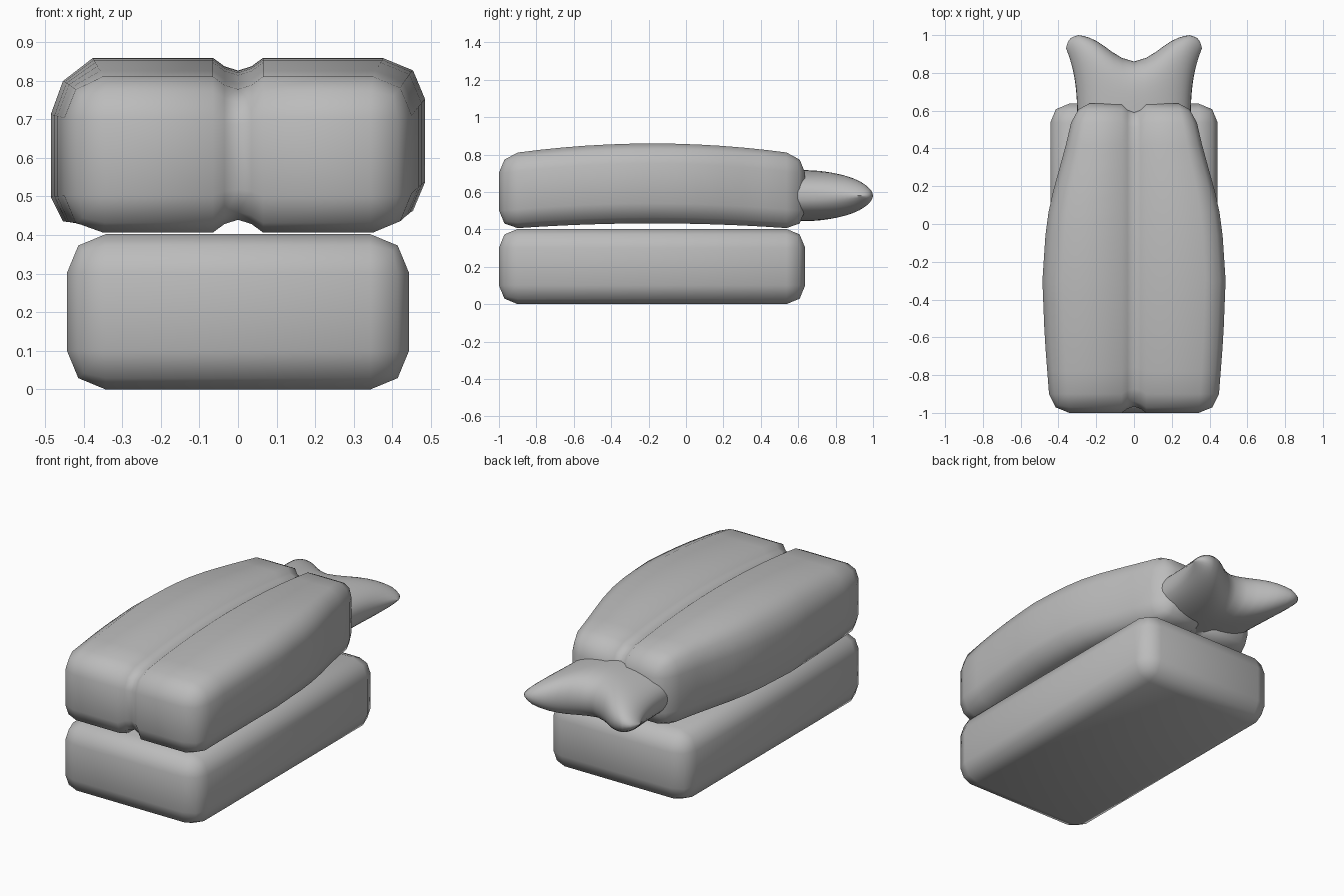
import bpy, bmesh, math
from mathutils import Vector

cube = bpy.data.objects.get("Cube")
if cube:
    bpy.data.objects.remove(cube, do_unlink=True)

grey = bpy.data.materials.new("plain_grey")
grey.use_nodes = True
grey.diffuse_color = (0.5, 0.5, 0.5, 1)
grey.node_tree.nodes["Principled BSDF"].inputs["Base Color"].default_value = (0.5, 0.5, 0.5, 1)

FRONT, BACK = -1.0, 0.637
MID_Y, LENGTH = (FRONT + BACK) / 2, BACK - FRONT


def finish(bm, name):
    bmesh.ops.recalc_face_normals(bm, faces=bm.faces[:])
    mesh = bpy.data.meshes.new(name)
    bm.to_mesh(mesh)
    bm.free()
    mesh.materials.append(grey)
    obj = bpy.data.objects.new(name, mesh)
    bpy.context.collection.objects.link(obj)
    bpy.ops.object.select_all(action='DESELECT')
    bpy.context.view_layer.objects.active = obj
    obj.select_set(True)
    bpy.ops.object.shade_smooth_by_angle(angle=math.radians(60))
    return obj


def rounded_box(half_width, z0, z1):
    bm = bmesh.new()
    bmesh.ops.create_cube(bm, size=1)
    for v in bm.verts:
        v.co = Vector((v.co.x * 2 * half_width, v.co.y * LENGTH + MID_Y,
                       v.co.z * (z1 - z0) + (z0 + z1) / 2))
    bmesh.ops.bevel(bm, geom=bm.edges[:], offset=0.1, segments=2, profile=0.5,
                    affect='EDGES', clamp_overlap=True)
    return bm


def cut(bm, point, normal):
    bmesh.ops.bisect_plane(bm, geom=bm.verts[:] + bm.edges[:] + bm.faces[:],
                           plane_co=point, plane_no=normal)


def lerp(points, t):
    for (a, va), (b, vb) in zip(points, points[1:]):
        if t <= b:
            return va + (vb - va) * max(0, (t - a) / (b - a))
    return points[-1][1]


# Rice block
finish(rounded_box(0.443, 0, 0.402), "rice_block")

# Arched topping, tapered to the back, with a groove running round its middle
body = rounded_box(0.45, 0.402, 0.802)
for x in (-0.065, -0.035, 0, 0.035, 0.065):
    cut(body, (x, 0, 0), (1, 0, 0))
for i in range(1, 12):
    cut(body, (0, -0.9 + i * 0.12, 0), (0, 1, 0))
WIDTH = [(-1, 0.44), (-0.9, 0.45), (-0.6, 0.473), (-0.3, 0.485), (0, 0.465),
         (0.15, 0.435), (0.4, 0.365), (0.55, 0.33), (0.64, 0.305)]
GROOVE = [(0, 0.033), (0.035, 0.022), (0.065, 0)]
for v in body.verts:
    x, y, z = v.co
    inset = lerp(GROOVE, abs(x))
    arch = max(0, 1 - ((y + 0.18) / 0.78) ** 2)
    lift = 0.03 + 0.027 * (z - 0.402) / 0.4
    # the right edge lifts less than the left
    lift -= 0.04 * max(0, (-x - 0.35) / 0.1)
    v.co.x = x * (lerp(WIDTH, y) / 0.45 if abs(x) > 0.07 else 1)
    v.co.y = MID_Y + (y - MID_Y) * (1 - inset / (LENGTH / 2))
    v.co.z = 0.602 + (z - 0.602) * (1 - inset / 0.2) + lift * arch
finish(body, "topping_body")

# Forked tail: oval rings that stretch to a two-pronged end line
FORK = [(0, 0.86), (0.12, 0.868), (0.28, 0.9), (0.45, 0.945), (0.58, 0.975),
        (0.7, 0.993), (0.83, 1.0), (0.93, 0.985), (0.98, 0.96), (1, 0.93)]
SIDES, RINGS = 48, 16
tail = bmesh.new()
rings = []
for r in range(RINGS + 1):
    t = math.sin(r / RINGS * math.pi / 2)
    half_w = 0.30 + 0.06 * t ** 3
    half_h = 0.137 * math.sqrt(max(0, 1 - t ** 5))
    ring = []
    for s in range(SIDES):
        a = 2 * math.pi * s / SIDES
        u = math.copysign(abs(math.cos(a)) ** 0.85, math.cos(a))
        w = math.copysign(abs(math.sin(a)) ** 0.85, math.sin(a))
        y = 0.5 + (lerp(FORK, abs(u)) - 0.5) * t
        ring.append(tail.verts.new((half_w * u, y, 0.58 + half_h * w)))
    rings.append(ring)
for a, b in zip(rings, rings[1:]):
    for s in range(SIDES):
        n = (s + 1) % SIDES
        tail.faces.new((a[s], a[n], b[n], b[s]))
tail.faces.new(rings[0])
bmesh.ops.remove_doubles(tail, verts=tail.verts[:], dist=0.0005)
finish(tail, "tail")
